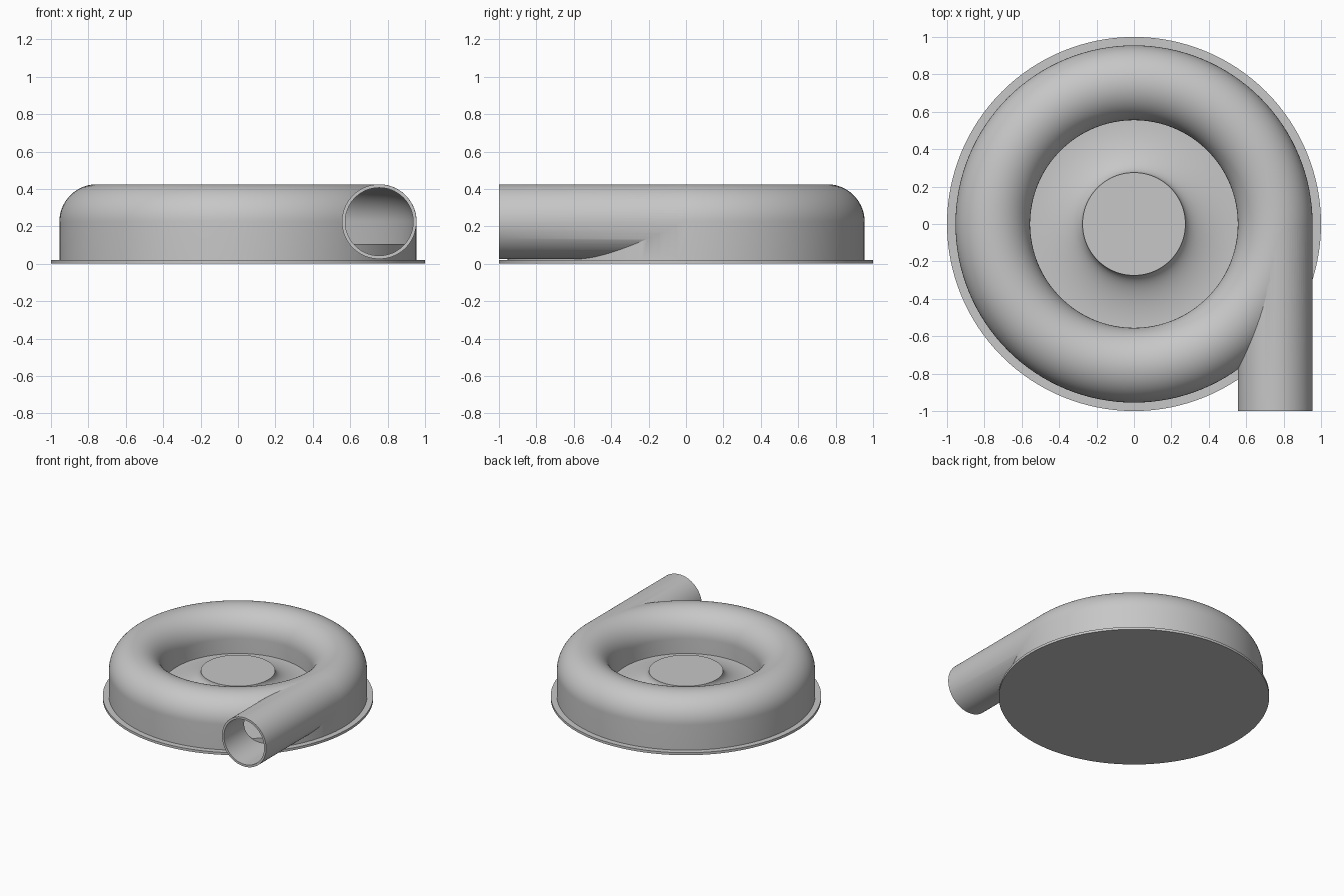
import bpy, bmesh
from math import sin, cos, pi, radians
from mathutils import Matrix

if "Cube" in bpy.data.objects:
    bpy.data.objects.remove(bpy.data.objects["Cube"])

RING, TUBE, MID = 0.755, 0.2, 0.225   # volute centre radius, tube radius, tube centre height
WALL, PLATE, FLOOR = 0.018, 0.02, 0.105
SEGMENTS, ARC = 128, 40

grey = bpy.data.materials.new("cast grey")
grey.use_nodes = True
COLOUR = (0.57, 0.57, 0.57, 1)
grey.diffuse_color = COLOUR
grey.node_tree.nodes["Principled BSDF"].inputs["Base Color"].default_value = COLOUR


def finish(name, bm):
    bmesh.ops.recalc_face_normals(bm, faces=bm.faces)
    mesh = bpy.data.meshes.new(name)
    bm.to_mesh(mesh)
    bm.free()
    mesh.materials.append(grey)
    obj = bpy.data.objects.new(name, mesh)
    bpy.context.collection.objects.link(obj)
    return obj


def lathe(name, profile):
    """Revolve a closed (radius, height) outline about z."""
    bm = bmesh.new()
    rings = []
    for i in range(SEGMENTS):
        a = 2 * pi * i / SEGMENTS
        rings.append([bm.verts.new((r * cos(a), r * sin(a), z)) for r, z in profile])
    count = len(profile)
    for i in range(SEGMENTS):
        here, there = rings[i], rings[(i + 1) % SEGMENTS]
        for j in range(count):
            k = (j + 1) % count
            if profile[j][0] or profile[k][0]:
                bm.faces.new((here[j], there[j], there[k], here[k]))
    bmesh.ops.remove_doubles(bm, verts=bm.verts, dist=1e-6)
    return finish(name, bm)


def arch(radius, bottom):
    """Outline with straight sides and a half-round top."""
    top = [(RING + radius * cos(pi * i / ARC), MID + radius * sin(pi * i / ARC))
           for i in range(ARC + 1)]
    return [(RING + radius, bottom)] + top + [(RING - radius, bottom)]


def tube(name, radius, front, back):
    bm = bmesh.new()
    place = Matrix.Translation((RING, (front + back) / 2, MID)) @ Matrix.Rotation(pi / 2, 4, 'X')
    bmesh.ops.create_cone(bm, cap_ends=True, segments=2 * ARC, radius1=radius,
                          radius2=radius, depth=back - front, matrix=place)
    return finish(name, bm)


def select(obj):
    bpy.ops.object.select_all(action='DESELECT')
    obj.select_set(True)
    bpy.context.view_layer.objects.active = obj


def combine(obj, tool, operation):
    mod = obj.modifiers.new("combine", 'BOOLEAN')
    mod.operation, mod.solver, mod.object = operation, 'EXACT', tool
    select(obj)
    bpy.ops.object.modifier_apply(modifier=mod.name)
    bpy.data.objects.remove(tool)


# Mounting plate
plate = lathe("base_plate", [(0, 0), (1, 0), (1, PLATE), (0, PLATE)])

# Hollow volute with a tangential outlet pipe
housing = lathe("volute_housing", arch(TUBE, PLATE))
combine(housing, tube("outlet_pipe", TUBE - 0.0005, -1, 0), 'UNION')
combine(housing, lathe("cavity_cutter", arch(TUBE - WALL, -0.1)), 'DIFFERENCE')
combine(housing, tube("bore_cutter", TUBE - WALL - 0.0005, -1.1, 0), 'DIFFERENCE')

# Inner floor disc flaring up to the central hub
EYE, HUB = RING - TUBE, 0.275
flare = [(EYE - (EYE - HUB) * cos(pi / 2 * i / ARC), MID - (MID - FLOOR) * sin(pi / 2 * i / ARC))
         for i in range(ARC + 1)]
RIM = RING + TUBE - WALL + 0.002
hub = lathe("hub_disc", [(0, PLATE), (0, MID)] + flare + [(RIM, FLOOR), (RIM, PLATE)])

for obj in (plate, housing, hub):
    select(obj)
    bpy.ops.object.shade_smooth_by_angle(angle=radians(30))
